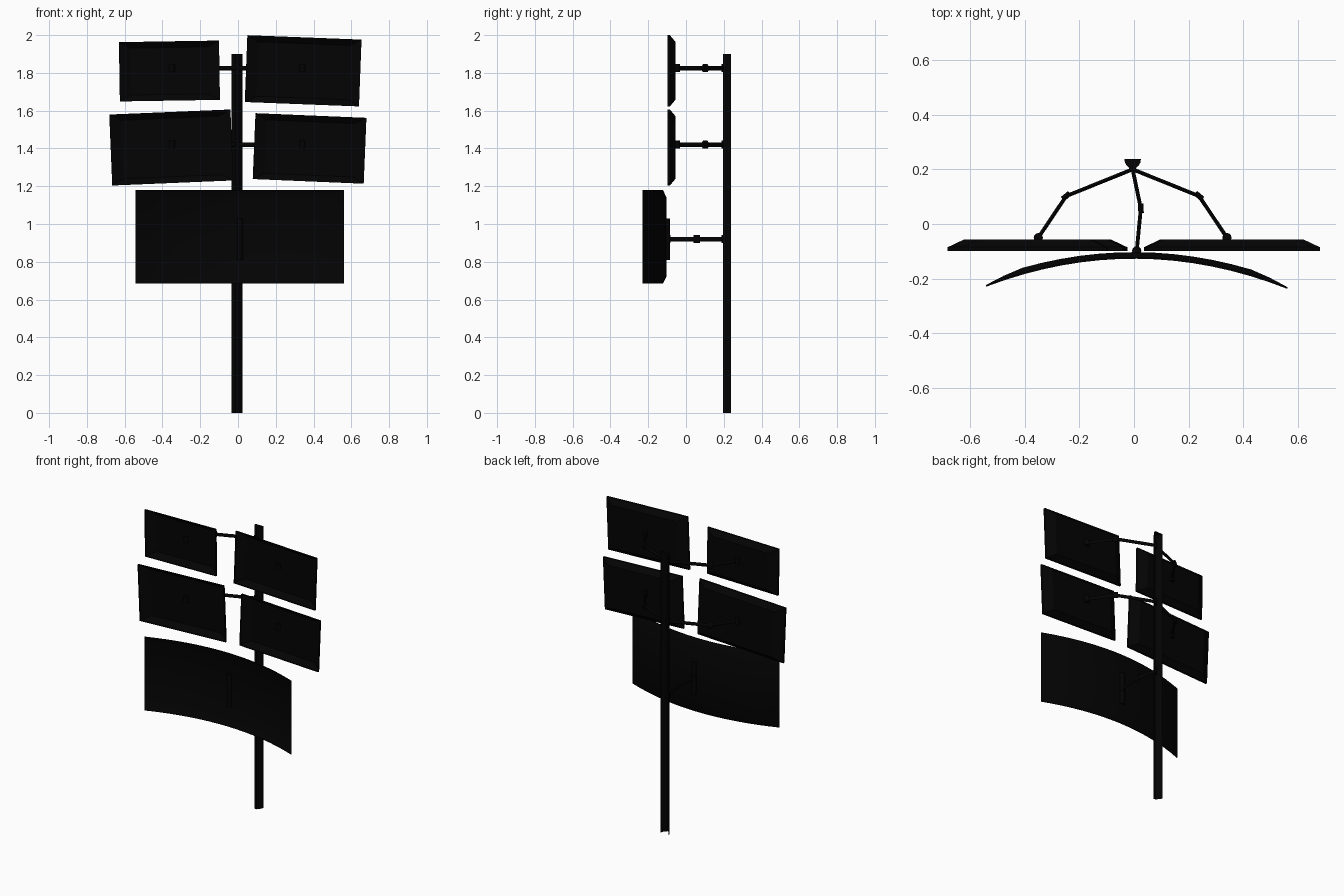
import bpy, bmesh, math
from mathutils import Matrix, Vector

if "Cube" in bpy.data.objects:
    bpy.data.objects.remove(bpy.data.objects["Cube"])

black = bpy.data.materials.new("matte_black")
black.diffuse_color = (0.001, 0.001, 0.001, 1)
black.use_nodes = True
black.node_tree.nodes["Principled BSDF"].inputs["Base Color"].default_value = black.diffuse_color
AXIS = -0.005  # x of the pole centre


def finish(name, bm, smooth=False):
    bmesh.ops.recalc_face_normals(bm, faces=bm.faces)
    me = bpy.data.meshes.new(name)
    bm.to_mesh(me)
    bm.free()
    me.materials.append(black)
    ob = bpy.data.objects.new(name, me)
    bpy.context.collection.objects.link(ob)
    if smooth:
        bpy.ops.object.select_all(action='DESELECT')
        ob.select_set(True)
        bpy.context.view_layer.objects.active = ob
        bpy.ops.object.shade_smooth_by_angle(angle=math.radians(40))
    return ob


def cylinder(bm, p, r, h, seg=12):
    bmesh.ops.create_cone(bm, cap_ends=True, segments=seg, radius1=r, radius2=r,
                          depth=h, matrix=Matrix.Translation(p))


def bar(bm, a, b, w=0.014, h=0.023):
    # rounded bar between two points, taller than wide
    a, b = Vector(a), Vector(b)
    d = b - a
    rot = Matrix.Rotation(math.atan2(d.y, d.x), 4, 'Z') @ Matrix.Rotation(math.pi / 2, 4, 'Y')
    m = Matrix.Translation((a + b) / 2) @ rot @ Matrix.Diagonal((h / 2, w / 2, 1, 1))
    bmesh.ops.create_cone(bm, cap_ends=True, segments=12, radius1=1, radius2=1,
                          depth=d.length, matrix=m)


def loft(bm, rings, closed=True):
    # join point rows of equal length into a sheet or tube
    vs = [[bm.verts.new(p) for p in r] for r in rings]
    n = len(vs[0])
    for a, b in zip(vs, vs[1:]):
        for i in range(n if closed else n - 1):
            bm.faces.new((a[i], a[(i + 1) % n], b[(i + 1) % n], b[i]))
    return vs


# pole: half-round channel, open at the back, closed on top
half = [(0.008, 0.195), (0.014, 0.207), (0.022, 0.214), (0.028, 0.224), (0.03, 0.237)]
outline = [(AXIS - x, y) for x, y in reversed(half)] + [(AXIS + x, y) for x, y in half]
bm = bmesh.new()
rows = loft(bm, [[(x, y, z) for x, y in outline] for z in (0, 1.9)], closed=False)
bm.faces.new(rows[-1])
finish("pole", bm)


def articulated_arm(name, z, elbow, tip):
    bm = bmesh.new()
    root, e, t = (Vector((*p, z)) for p in ((AXIS, 0.2), elbow, tip))
    bar(bm, root, e)
    bar(bm, e, t)
    along = ((e - root).normalized() + (t - e).normalized()).normalized() * 0.017
    bar(bm, e - along, e + along, 0.02, 0.042)
    cylinder(bm, root, 0.012, 0.042)
    cylinder(bm, t, 0.017, 0.042)
    finish(name, bm, True)


def flat_monitor(name, cx, cz, w, h, tilt):
    bm = bmesh.new()
    # open-fronted shell, (side inset, top inset, y): rim, then tapered back
    steps = [(0, 0, -0.098), (0, 0, -0.085), (0.06, 0.033, -0.056)]
    rows = loft(bm, [[(sx * (w / 2 - ix), y, sz * (h / 2 - iz))
                      for sx, sz in ((-1, -1), (1, -1), (1, 1), (-1, 1))] for ix, iz, y in steps])
    bm.faces.new(rows[-1])
    ob = finish(name, bm)
    ob.location = (cx, 0, cz)
    ob.rotation_euler.y = math.radians(-tilt)


flat_monitor("upper_left_monitor", -0.363, 1.81, 0.53, 0.314, 0.9)
flat_monitor("upper_right_monitor", 0.345, 1.811, 0.605, 0.354, -2.2)
flat_monitor("lower_left_monitor", -0.353, 1.405, 0.642, 0.376, 2.4)
flat_monitor("lower_right_monitor", 0.379, 1.40, 0.588, 0.349, -2.4)

# four arms mirrored about the pole, and one centre arm
for level, z in (("upper", 1.825), ("lower", 1.42)):
    for side, s in (("left", -1), ("right", 1)):
        articulated_arm(f"{level}_{side}_arm", z, (AXIS + s * 0.243, 0.102),
                        (AXIS + s * 0.345, -0.05))
articulated_arm("centre_arm", 0.92, (0.025, 0.057), (0.01, -0.098))

# upright mounting strip of the curved monitor
bm = bmesh.new()
cylinder(bm, (0.01, -0.102, 0.92), 0.016, 0.22)
finish("curved_monitor_mount", bm, True)

# curved monitor: open-fronted wide shell, tapering to its edges
bm = bmesh.new()
HALF, N, H = 0.55, 16, 0.248
rings = []
for i in range(N + 1):
    u = -1 + 2 * i / N
    y = -0.127 - 0.106 * u * u - 0.004 * u
    k = min(1, (1 - abs(u)) / 0.22)
    t = 0.006 + 0.018 * k
    n = Vector((0.212 * u / HALF, 1)).normalized()
    p = lambda d, z: (0.01 + u * HALF + n.x * d, y + n.y * d, 0.932 + z)
    rings.append([p(0, -H), p(0.005, -H), p(t, -H + 0.04 * k), p(t, H - 0.04 * k),
                  p(0.005, H), p(0, H)])
loft(bm, rings, closed=False)
finish("curved_monitor", bm, True)
